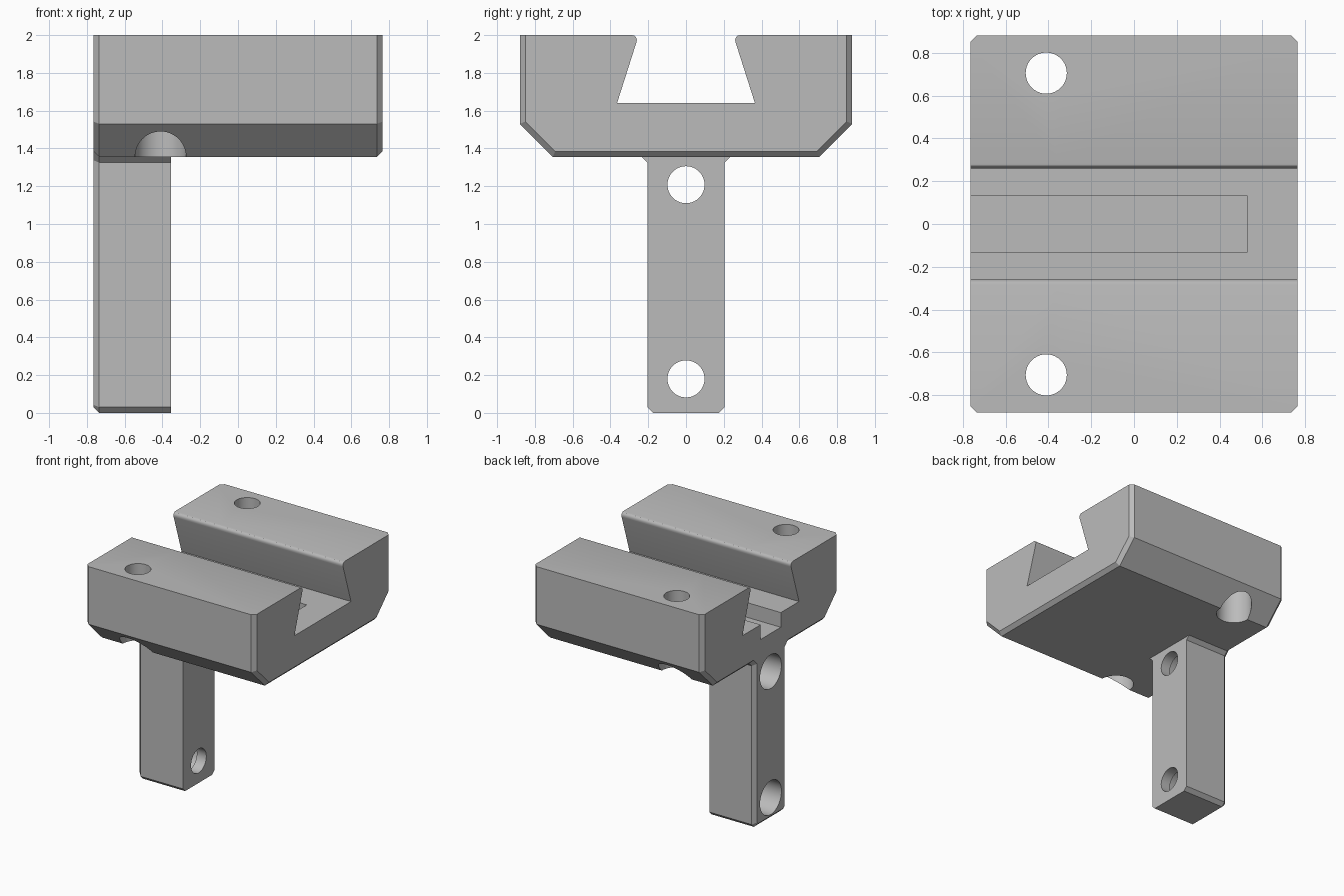
import bpy, bmesh, math
from mathutils import Matrix

if "Cube" in bpy.data.objects:
    bpy.data.objects.remove(bpy.data.objects["Cube"])

TOP, CHAMFER = 2.0, 0.03
X_MIN, X_MAX, X_LEG = -0.765, 0.765, -0.355

grey = bpy.data.materials.new("machined grey")
grey.use_nodes = True
grey.diffuse_color = (0.5, 0.5, 0.5, 1)
grey.node_tree.nodes["Principled BSDF"].inputs["Base Color"].default_value = (0.5, 0.5, 0.5, 1)


def finish(name, bm, helper=False):
    bmesh.ops.recalc_face_normals(bm, faces=bm.faces)
    mesh = bpy.data.meshes.new(name)
    bm.to_mesh(mesh)
    bm.free()
    mesh.materials.append(grey)
    ob = bpy.data.objects.new(name, mesh)
    ob.hide_render = helper
    bpy.context.collection.objects.link(ob)
    return ob


def prism(name, half, x0, x1, ends=(), helper=False):
    """Mirror a (y, z) half profile, extrude it along x, chamfer the named ends."""
    outline = half + [(-y, z) for y, z in reversed(half)]
    bm = bmesh.new()
    rings = [[bm.verts.new((x, y, z)) for y, z in outline] for x in (x0, x1)]
    for ring in rings:
        bm.faces.new(ring)
    n = len(outline)
    for i in range(n):
        j = (i + 1) % n
        bm.faces.new((rings[0][i], rings[0][j], rings[1][j], rings[1][i]))
    bmesh.ops.recalc_face_normals(bm, faces=bm.faces)
    edges = [e for e in bm.edges
             if any(all(abs(v.co.x - x) < 1e-4 for v in e.verts) for x in ends)
             and min(v.co.z for v in e.verts) < TOP - 1e-4]
    if edges:
        bmesh.ops.bevel(bm, geom=edges, offset=CHAMFER, offset_type='OFFSET',
                        segments=1, affect='EDGES', clamp_overlap=False)
    return finish(name, bm, helper)


def cylinder(name, radius, start, end):
    """Round cutter between two points along x or z."""
    bm = bmesh.new()
    axis = [b - a for a, b in zip(start, end)]
    length = max(abs(a) for a in axis)
    bmesh.ops.create_cone(bm, cap_ends=True, segments=64, radius1=radius,
                          radius2=radius, depth=length)
    if abs(axis[0]) > 0:
        bmesh.ops.rotate(bm, verts=bm.verts, matrix=Matrix.Rotation(math.pi / 2, 3, 'Y'))
    bmesh.ops.translate(bm, verts=bm.verts, vec=[(a + b) / 2 for a, b in zip(start, end)])
    return finish(name, bm, True)


def boolean(target, tool, operation='DIFFERENCE'):
    mod = target.modifiers.new("cut", 'BOOLEAN')
    mod.operation, mod.solver, mod.object = operation, 'EXACT', tool
    bpy.context.view_layer.objects.active = target
    bpy.ops.object.modifier_apply(modifier=mod.name)
    bpy.data.objects.remove(tool)


# Clamp body and the T-shaped end that carries the leg
body_side = [(0.705, 1.355), (0.88, 1.53), (0.88, TOP)]
leg_side = [(0.175, 0), (0.205, 0.03), (0.205, 1.325), (0.235, 1.355)]
mount = prism("dovetail_mount", body_side, X_LEG, X_MAX, ends=(X_MAX,))
leg = prism("leg", leg_side + body_side, X_MIN, X_LEG, ends=(X_MIN,))
boolean(mount, leg, 'UNION')

# Dovetail channel with rounded lips, and the stopped groove in its floor
dovetail = [(0.365, 1.64), (0.263, 1.96), (0.26, 1.975), (0.264, 1.988),
            (0.273, 1.997), (0.285, TOP), (0.285, 2.1)]
boolean(mount, prism("channel_cutter", dovetail, -1, 1, helper=True))
boolean(mount, prism("groove_cutter", [(0.13, 1.52), (0.13, 1.7)], -1, 0.53, helper=True))

# Counterbored bolt holes down through both rails
for y in (-0.705, 0.705):
    boolean(mount, cylinder("rail_hole", 0.096, (-0.41, y, 1.2), (-0.41, y, 2.2)))
    boolean(mount, cylinder("rail_counterbore", 0.135, (-0.41, y, 1.2), (-0.41, y, 1.68)))

# Counterbored bolt holes across the leg
for z in (0.18, 1.208):
    boolean(mount, cylinder("leg_hole", 0.098, (-1, 0, z), (-0.2, 0, z)))
    boolean(mount, cylinder("leg_counterbore", 0.138, (-1, 0, z), (-0.44, 0, z)))

# Smooth bores and lips, sharp machined edges
bpy.ops.object.select_all(action='DESELECT')
mount.select_set(True)
bpy.context.view_layer.objects.active = mount
bpy.ops.object.shade_smooth_by_angle(angle=math.radians(30))
